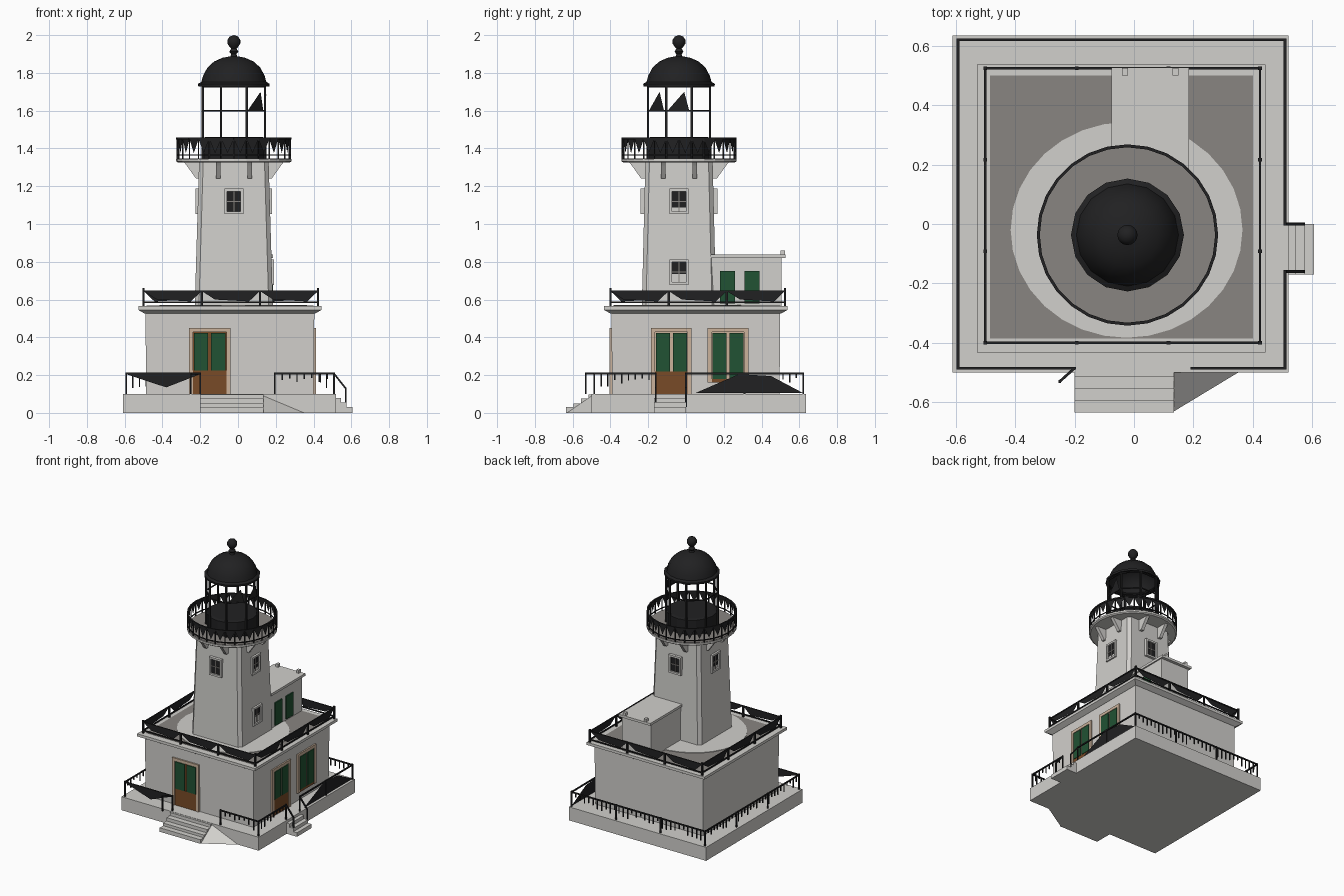
import bpy, bmesh, math, random
from mathutils import Matrix, Vector

if "Cube" in bpy.data.objects:
    bpy.data.objects.remove(bpy.data.objects["Cube"])

random.seed(4)

def material(name, col):
    m = bpy.data.materials.new(name)
    m.diffuse_color = (*col, 1)
    m.use_nodes = True
    m.node_tree.nodes["Principled BSDF"].inputs["Base Color"].default_value = m.diffuse_color
    return m

WALL = material("whitewash", (0.64, 0.63, 0.605))
ROOF = material("roof_grey", (0.25, 0.235, 0.22))
BLACK = material("black_iron", (0.015, 0.015, 0.016))
GREEN = material("shutter_green", (0.015, 0.085, 0.033))
BROWN = material("door_brown", (0.19, 0.07, 0.02))
PEACH = material("peach_trim", (0.60, 0.45, 0.33))

def finish(name, bm, mat, smooth=False):
    bmesh.ops.recalc_face_normals(bm, faces=bm.faces)
    me = bpy.data.meshes.new(name)
    bm.to_mesh(me)
    bm.free()
    me.materials.append(mat)
    ob = bpy.data.objects.new(name, me)
    bpy.context.collection.objects.link(ob)
    if smooth:
        bpy.context.view_layer.objects.active = ob
        ob.select_set(True)
        bpy.ops.object.shade_smooth_by_angle(angle=math.radians(40))
        ob.select_set(False)
    return ob

def box(bm, x0, x1, y0, y1, z0, z1, mx=Matrix()):
    c = Vector(((x0 + x1) / 2, (y0 + y1) / 2, (z0 + z1) / 2))
    m = mx @ Matrix.Translation(c) @ Matrix.Diagonal((x1 - x0, y1 - y0, z1 - z0, 1))
    bmesh.ops.create_cube(bm, size=1, matrix=m)

def boxes(name, mat, dims, mx=Matrix()):
    bm = bmesh.new()
    for d in dims:
        box(bm, *d, mx)
    return finish(name, bm, mat)

def bar(bm, a, b, w):
    a, b = Vector(a), Vector(b)
    d = b - a
    m = Matrix.Translation((a + b) / 2) @ d.to_track_quat('Z', 'Y').to_matrix().to_4x4()
    bmesh.ops.create_cube(bm, size=1, matrix=m @ Matrix.Diagonal((w, w, d.length, 1)))

def poly(bm, *pts):
    bm.faces.new([bm.verts.new(p) for p in pts])

def loft(name, mat, c, rings, chamfer=0.0):
    """Stacked square rings (half x, half y, z) with optional cut corners."""
    bm = bmesh.new()
    loops = []
    for hx, hy, z in rings:
        k = chamfer
        pts = [(hx, hy)]
        if k:
            pts = [(hx, hy - k), (hx - k, hy)]
        allp = []
        for sx, sy in ((1, 1), (-1, 1), (-1, -1), (1, -1)):
            q = [(sx * x, sy * y) for x, y in pts]
            allp += q if sx * sy > 0 else q[::-1]
        loops.append([bm.verts.new((c[0] + x, c[1] + y, z)) for x, y in allp])
    n = len(loops[0])
    for a, b in zip(loops, loops[1:]):
        for i in range(n):
            bm.faces.new((a[i], a[(i + 1) % n], b[(i + 1) % n], b[i]))
    bm.faces.new(loops[0])
    bm.faces.new(loops[-1])
    return finish(name, bm, mat)

def lathe(name, mat, c, prof, n=16, smooth=False):
    bm = bmesh.new()
    vs = [bm.verts.new((c[0] + r, c[1], z)) for r, z in prof]
    es = [bm.edges.new(p) for p in zip(vs, vs[1:])]
    bmesh.ops.spin(bm, geom=vs + es, cent=(c[0], c[1], 0), axis=(0, 0, 1),
                   angle=math.tau, steps=n)
    bmesh.ops.remove_doubles(bm, verts=bm.verts, dist=1e-4)
    return finish(name, bm, mat, smooth)

def side(k, c=(0, 0)):
    """Frame whose local -y faces front (0), right (1), back (2), left (3)."""
    return Matrix.Translation((c[0], c[1], 0)) @ Matrix.Rotation(k * math.pi / 2, 4, 'Z')

# ---- plinth and steps
boxes("plinth", WALL, [(-0.61, 0.52, -0.50, 0.635, 0, 0.10)])
boxes("front_steps", WALL, [(-0.20, 0.135, y, -0.49, 0, z) for y, z in
      ((-0.635, 0.03), (-0.595, 0.05), (-0.555, 0.075), (-0.515, 0.098))])
boxes("side_steps", WALL, [(0.51, x, -0.17, 0.0, 0, z) for x, z in
      ((0.605, 0.03), (0.575, 0.055), (0.545, 0.08))])
bm = bmesh.new()
a, b, d, e = (0.135, -0.63, 0), (0.35, -0.50, 0), (0.135, -0.50, 0.09), (0.135, -0.50, 0)
for f in ((a, b, d), (a, b, e), (a, d, e), (b, d, e)):
    poly(bm, *f)
bmesh.ops.remove_doubles(bm, verts=bm.verts, dist=1e-5)
finish("step_wedge", bm, WALL)

# ---- keeper's house
HC = (-0.043, 0.052)
loft("house", WALL, HC, [(0.443, 0.443, 0.10), (0.447, 0.447, 0.53)])
loft("cornice", WALL, HC, [(0.45, 0.45, 0.525), (0.485, 0.485, 0.545), (0.485, 0.485, 0.565)])
boxes("roof_floor", ROOF, [(-0.485, 0.40, -0.385, 0.50, 0.563, 0.568)])
ob = lathe("roof_apron", WALL, (0, 0), [(0, 0.566), (0.39, 0.566), (0.39, 0.572), (0, 0.572)], 32)
ob.scale.y = 0.93
ob.location = (-0.025, -0.02, 0)

# ---- doors and shutters of the house
def opening(name, k, u0, u1, wall, z0, z1, brown_z, gap):
    m = side(k)
    t = 0.022
    boxes(name + "_trim", PEACH, [(u0, u0 + t, wall - 0.012, wall + 0.02, z0, z1),
          (u1 - t, u1, wall - 0.012, wall + 0.02, z0, z1),
          (u0 + t, u1 - t, wall - 0.012, wall + 0.02, z1 - t, z1)], m)
    boxes(name + "_infill", gap, [(u0 + t, u1 - t, wall - 0.004, wall + 0.01, z0, z1 - t)], m)
    if brown_z > z0:
        boxes(name + "_door", BROWN, [(u0 + t, u1 - t, wall - 0.008, wall + 0.01, z0, brown_z)], m)
    mid = (u0 + u1) / 2
    boxes(name + "_shutters", GREEN,
          [(u0 + t + 0.004, mid - 0.008, wall - 0.012, wall + 0.01, brown_z, z1 - t - 0.004),
           (mid + 0.008, u1 - t - 0.004, wall - 0.012, wall + 0.01, brown_z, z1 - t - 0.004)], m)

opening("front_entry", 0, -0.26, -0.04, -0.393, 0.10, 0.45, 0.225, BROWN)
opening("side_entry", 1, -0.185, 0.03, -0.402, 0.10, 0.45, 0.22, PEACH)
opening("side_window", 1, 0.115, 0.33, -0.402, 0.16, 0.45, 0.18, PEACH)

# ---- rear room on the roof
boxes("rear_room", WALL, [(-0.065, 0.175, 0.10, 0.505, 0.56, 0.82)])
boxes("rear_room_roof", WALL, [(-0.075, 0.185, 0.13, 0.527, 0.82, 0.838),
      (-0.04, -0.02, 0.50, 0.525, 0.83, 0.86), (0.13, 0.15, 0.50, 0.525, 0.83, 0.86)])
boxes("rear_room_shutters", GREEN, [(u, u + 0.08, -0.184, -0.17, 0.58, 0.75)
      for u in (0.18, 0.31)], side(1))

# ---- tower
TC = (-0.022, -0.037)
loft("tower", WALL, TC, [(0.207, 0.197, 0.56), (0.184, 0.178, 1.335)], 0.022)

def tower_window(name, k, z):
    m = side(k, TC)
    h = 0.203 - (z - 0.56) * 0.028
    y0, y1, w, v = -h - 0.016, -h + 0.03, 0.05, 0.067
    boxes(name + "_frame", WALL, [(-w, -w + 0.014, y0, y1, z - v, z + v),
          (w - 0.014, w, y0, y1, z - v, z + v), (-w, w, y0, y1, z + v - 0.014, z + v),
          (-w, w, y0, y1, z - v, z - v + 0.014)], m)
    boxes(name + "_pane", BLACK, [(-w + 0.01, w - 0.01, -h - 0.004, y1, z - v + 0.01, z + v - 0.01)], m)
    boxes(name + "_bars", ROOF, [(-0.003, 0.003, -h - 0.008, y1, z - v, z + v),
          (-w + 0.01, w - 0.01, -h - 0.008, y1, z - 0.003, z + 0.003)], m)

for k, n in enumerate(("front", "right", "back", "left")):
    tower_window("tower_" + n + "_window", k, 1.12)
tower_window("tower_lower_window", 1, 0.745)

# ---- gallery with brackets
bm = bmesh.new()
for k in range(4):
    for u in (-0.083, 0.083):
        vs = []
        for x in (u - 0.012, u + 0.012):
            vs.append([bm.verts.new(side(k, TC) @ Vector((x, y, z))) for y, z in
                       ((-0.17, 1.335), (-0.27, 1.335), (-0.25, 1.31), (-0.20, 1.24), (-0.17, 1.24))])
        bm.faces.new(vs[0])
        bm.faces.new(vs[1])
        for i in range(5):
            j = (i + 1) % 5
            bm.faces.new((vs[0][i], vs[0][j], vs[1][j], vs[1][i]))
finish("gallery_brackets", bm, WALL)
lathe("gallery_slab", WALL, TC, [(0, 1.325), (0.295, 1.325), (0.305, 1.332), (0.305, 1.345), (0, 1.345)], 28)
lathe("gallery_floor", ROOF, TC, [(0, 1.344), (0.298, 1.344), (0.298, 1.348), (0, 1.348)], 28)

def polar(r, i, n, z, off=0.0):
    t = math.tau * (i + off) / n
    return (TC[0] + r * math.cos(t), TC[1] + r * math.sin(t), z)

# ---- gallery railing: rings, posts and pointed panels
bm = bmesh.new()
N = 28
for i in range(N):
    for z, w in ((1.365, 0.006), (1.452, 0.01)):
        bar(bm, polar(0.3, i, N, z), polar(0.3, i + 1, N, z), w)
    bar(bm, polar(0.3, i, N, 1.345), polar(0.3, i, N, 1.455), 0.007)
    poly(bm, polar(0.3, i, N, 1.45), polar(0.3, i + 1, N, 1.45), polar(0.3, i + 0.5, N, 1.375))
finish("gallery_railing", bm, BLACK)

# ---- lantern room
lathe("lantern_drum", BLACK, TC, [(0, 1.346), (0.172, 1.346), (0.172, 1.455), (0.15, 1.46), (0, 1.46)], 16)
bm = bmesh.new()
for i in range(8):
    bar(bm, polar(0.178, i, 8, 1.346, 0.5), polar(0.178, i, 8, 1.735, 0.5), 0.012)
    for z in (1.60, 1.725):
        bar(bm, polar(0.178, i, 8, z, 0.5), polar(0.178, i + 1, 8, z, 0.5), 0.007)
for i in (6, 7):
    poly(bm, polar(0.175, i, 8, 1.6, 0.55), polar(0.175, i + 1, 8, 1.6, 0.4), polar(0.175, i + 1, 8, 1.70, 0.2))
finish("lantern_frame", bm, BLACK)
lathe("dome", BLACK, TC, [(0.165, 1.735), (0.188, 1.728), (0.190, 1.742), (0.172, 1.752), (0.163, 1.785),
      (0.140, 1.828), (0.105, 1.860), (0.06, 1.880), (0.018, 1.888), (0.014, 1.90), (0.024, 1.912),
      (0.014, 1.928), (0.022, 1.937), (0.034, 1.955), (0.034, 1.975), (0.022, 1.993), (0, 2.0)], 16, True)

# ---- roof railing
bm = bmesh.new()
for k in range(4):
    m = side(k, (-0.038, 0.062))
    P = lambda u, z: m @ Vector((u, -0.462, z))
    for u in (-0.462, -0.154, 0.154):
        bar(bm, P(u, 0.565), P(u, 0.66 if u < -0.4 else 0.645), 0.012)
        poly(bm, P(u, 0.645), P(u + 0.308, 0.645), P(u + 0.25, 0.59), P(u + 0.07, 0.60))
    for z in (0.585, 0.645):
        bar(bm, P(-0.462, z), P(0.462, z), 0.008)
finish("roof_railing", bm, BLACK)

# ---- plinth railing: top rail, posts and broken hanging pickets
bm = bmesh.new()
def fence(p, q, pickets=True):
    p, q = Vector((*p, 0.208)), Vector((*q, 0.208))
    L = (q - p).length
    bar(bm, p, q, 0.009)
    n = max(1, round(L / 0.33))
    for i in range(n + 1):
        a = p.lerp(q, i / n)
        bar(bm, (a.x, a.y, 0.10), (a.x, a.y, 0.215), 0.009)
    if pickets:
        c = int(L / 0.035)
        for i in range(1, c):
            a = p.lerp(q, i / c)
            bar(bm, a, (a.x, a.y, 0.208 - random.uniform(0.02, 0.08)), 0.007)

X0, X1, Y0, Y1 = -0.592, 0.508, -0.485, 0.62
fence((X0, Y0), (-0.20, Y0), False)
poly(bm, (X0, Y0, 0.205), (-0.20, Y0, 0.205), (-0.38, Y0, 0.135))
fence((-0.20, Y0), (-0.25, -0.53), False)
fence((0.195, Y0), (X1, Y0))
fence((X1, Y0), (X1, -0.16))
fence((X1, 0.0), (X1, Y1), False)
poly(bm, (X1, 0.05, 0.105), (X1, Y1, 0.105), (X1, 0.45, 0.195), (X1, 0.28, 0.205))
fence((X0, Y1), (X1, Y1))
fence((X0, Y0), (X0, Y1))
for y in (-0.16, 0.0):
    bar(bm, (X1, y, 0.208), (0.57, y, 0.13), 0.009)
    bar(bm, (0.57, y, 0.03), (0.57, y, 0.135), 0.009)
finish("plinth_railing", bm, BLACK)
